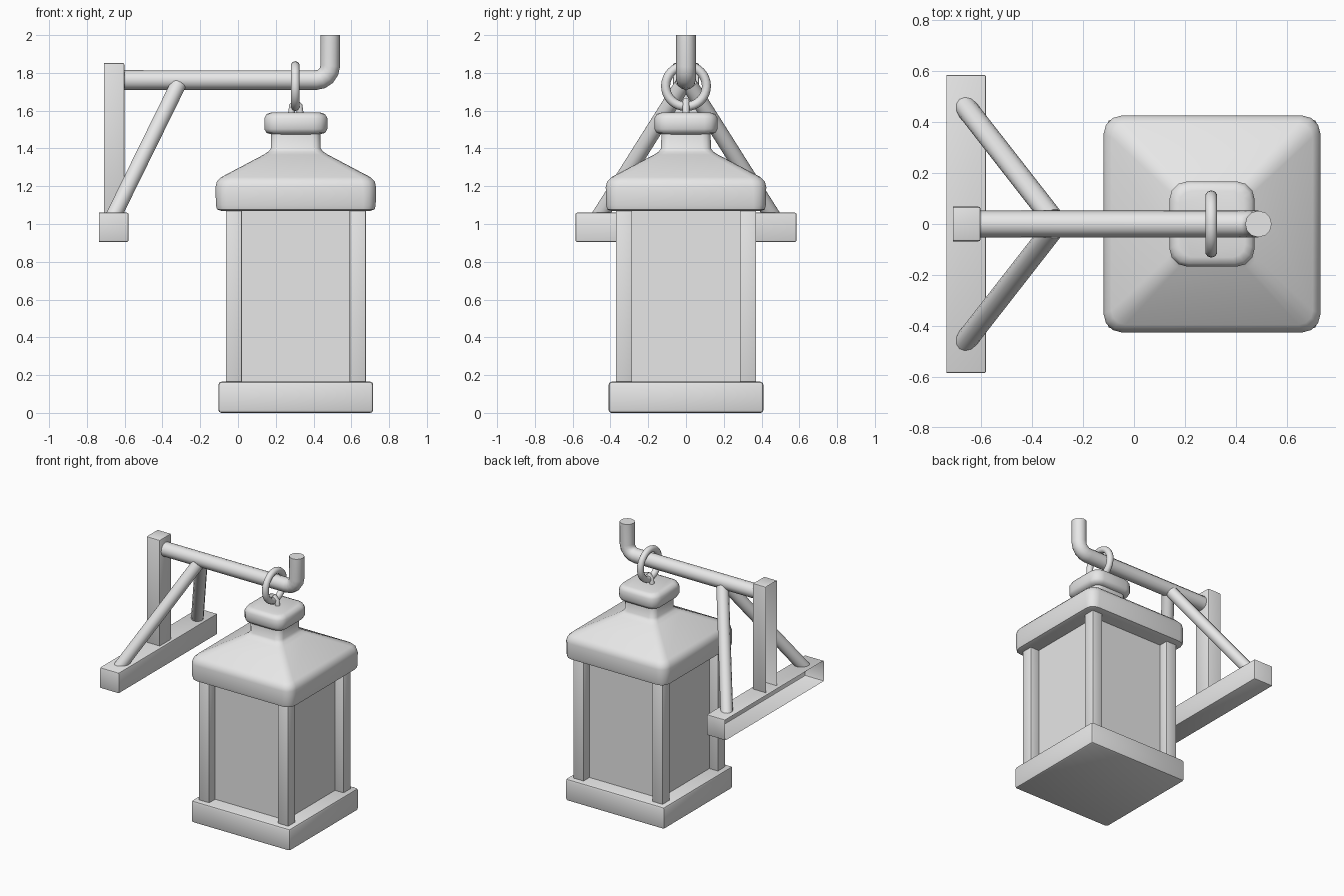
import bpy, bmesh, math
from mathutils import Vector

cube = bpy.data.objects.get("Cube")
if cube:
    bpy.data.objects.remove(cube, do_unlink=True)

grey = bpy.data.materials.new("plain grey")
grey.use_nodes = True
COLOUR = (0.8, 0.8, 0.8, 1)
grey.diffuse_color = COLOUR
grey.node_tree.nodes["Principled BSDF"].inputs["Base Color"].default_value = COLOUR
CX = 0.306  # lantern axis


def finish(name, mesh, angle=35):
    mesh.materials.clear()
    mesh.materials.append(grey)
    obj = bpy.data.objects.new(name, mesh)
    bpy.context.collection.objects.link(obj)
    bpy.ops.object.select_all(action="DESELECT")
    obj.select_set(True)
    bpy.context.view_layer.objects.active = obj
    bpy.ops.object.shade_smooth_by_angle(angle=math.radians(angle))
    return obj


def from_bmesh(name, bm, angle=35):
    bmesh.ops.recalc_face_normals(bm, faces=bm.faces[:])
    mesh = bpy.data.meshes.new(name)
    bm.to_mesh(mesh)
    bm.free()
    return finish(name, mesh, angle)


def box(name, low, high, bevel=0.0, open_back=False):
    """Box between two corners; open_back removes the wall side at -x."""
    low, high = Vector(low), Vector(high)
    bm = bmesh.new()
    bmesh.ops.create_cube(bm, size=1)
    for v in bm.verts:
        v.co = Vector(((low + high)[i] / 2 + v.co[i] * (high - low)[i] for i in range(3)))
    if bevel:
        back = min(v.co.x for v in bm.verts)
        edges = [e for e in bm.edges
                 if not (open_back and all(v.co.x < back + 1e-4 for v in e.verts))]
        bmesh.ops.bevel(bm, geom=edges, offset=bevel, segments=2, profile=0.5, affect="EDGES")
    if open_back:
        bm.normal_update()
        rear = [f for f in bm.faces if f.normal.x < -0.99]
        bmesh.ops.delete(bm, geom=rear, context="FACES")
    return from_bmesh(name, bm)


def square_loft(name, profile, angle=35):
    """Stack of rounded squares: (half width, corner radius, height)."""
    bm = bmesh.new()
    rings = []
    for half, radius, z in profile:
        ring = []
        for corner in range(4):
            for step in range(4):
                a = math.radians(corner * 90 + step * 30)
                mid = math.radians(corner * 90 + 45)
                off = (half - radius) * math.sqrt(2)
                ring.append(bm.verts.new((CX + off * math.cos(mid) + radius * math.cos(a),
                                          off * math.sin(mid) + radius * math.sin(a), z)))
        rings.append(ring)
    for lower, upper in zip(rings, rings[1:]):
        for i in range(len(lower)):
            j = (i + 1) % len(lower)
            bm.faces.new((lower[i], lower[j], upper[j], upper[i]))
    bm.faces.new(rings[0])
    bm.faces.new(rings[-1])
    return from_bmesh(name, bm, angle)


def tube(name, points, radius, caps=True):
    curve = bpy.data.curves.new(name, "CURVE")
    curve.dimensions = "3D"
    curve.bevel_depth = radius
    curve.bevel_resolution = 4
    curve.use_fill_caps = caps
    spline = curve.splines.new("POLY")
    spline.points.add(len(points) - 1)
    for p, co in zip(spline.points, points):
        p.co = (*co, 1)
    temp = bpy.data.objects.new(name + " path", curve)
    bpy.context.collection.objects.link(temp)
    bpy.context.view_layer.update()
    mesh = bpy.data.meshes.new_from_object(
        temp.evaluated_get(bpy.context.evaluated_depsgraph_get()))
    bpy.data.objects.remove(temp, do_unlink=True)
    return finish(name, mesh, 40)


# Wall bracket: hollow-backed beam and post
box("wall_beam", (-0.735, -0.585, 0.905), (-0.58, 0.585, 1.06), 0.008, True)
box("wall_post", (-0.71, -0.068, 1.04), (-0.602, 0.068, 1.853), 0.008, True)

# Bent hanging arm
ARM_Z, ARM_X, BEND = 1.762, 0.488, 0.075
arm = [(-0.62, 0, ARM_Z)]
for k in range(5):
    a = math.radians(k * 22.5)
    arm.append((ARM_X - BEND + BEND * math.sin(a), 0, ARM_Z + BEND - BEND * math.cos(a)))
arm.append((ARM_X, 0, 2.0))
tube("hanging_arm", arm, 0.052)

# Diagonal braces
for side, label in ((1, "back"), (-1, "front")):
    tube("brace_" + label, [(-0.665, side * 0.465, 1.03), (-0.318, side * 0.02, 1.735)], 0.043)

# Hanging ring
bm = bmesh.new()
SEGS, SIDES, MAJOR, MINOR = 32, 10, 0.108, 0.024
grid = []
for i in range(SEGS):
    a = math.tau * i / SEGS
    row = []
    for j in range(SIDES):
        b = math.tau * j / SIDES
        r = MAJOR + MINOR * math.cos(b)
        row.append(bm.verts.new((CX - 0.003 + MINOR * math.sin(b),
                                 r * math.cos(a), 1.73 + r * math.sin(a))))
    grid.append(row)
for i in range(SEGS):
    for j in range(SIDES):
        n, m = (i + 1) % SEGS, (j + 1) % SIDES
        bm.faces.new((grid[i][j], grid[n][j], grid[n][m], grid[i][m]))
from_bmesh("hanging_ring", bm, 60)

# Small eyelet that holds the ring
tube("eyelet", [(CX - 0.025, 0, 1.57), (CX - 0.018, 0, 1.625), (CX, 0, 1.65),
                (CX + 0.018, 0, 1.625), (CX + 0.025, 0, 1.57)], 0.018)

# Roof, neck and cap
square_loft("roof", [
    (0.395, 0.04, 1.07), (0.417, 0.06, 1.077), (0.423, 0.065, 1.1),
    (0.425, 0.07, 1.195), (0.418, 0.07, 1.225), (0.395, 0.055, 1.248),
    (0.17, 0.04, 1.367), (0.145, 0.04, 1.383), (0.132, 0.045, 1.4),
    (0.13, 0.045, 1.49)], 50)
square_loft("cap", [
    (0.13, 0.05, 1.475), (0.155, 0.06, 1.482), (0.167, 0.07, 1.503),
    (0.167, 0.07, 1.56), (0.155, 0.065, 1.582), (0.13, 0.05, 1.59)], 50)

# Lantern body
box("base", (CX - 0.41, -0.41, 0), (CX + 0.41, 0.41, 0.165), 0.016)
box("glass_panels", (CX - 0.3, -0.3, 0.15), (CX + 0.3, 0.3, 1.09))
for sx, lr in ((1, "left"), (-1, "right")):
    for sy, fb in ((1, "back"), (-1, "front")):
        x, y = CX + sx * 0.328, sy * 0.328
        box(f"corner_post_{fb}_{lr}", (x - 0.0425, y - 0.0425, 0.15),
            (x + 0.0425, y + 0.0425, 1.09), 0.004)
